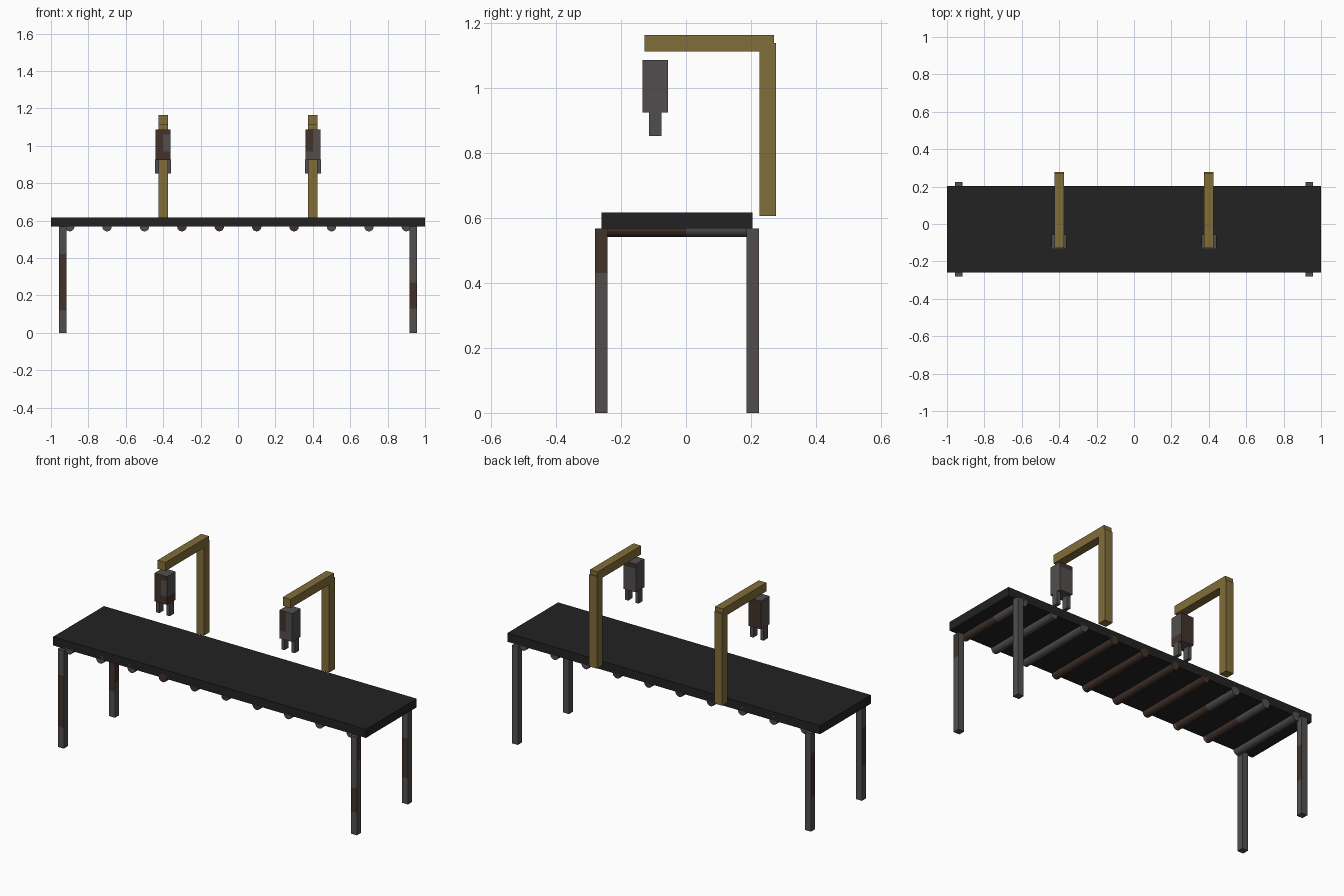
import bpy, bmesh
from mathutils import Vector, Matrix

cube = bpy.data.objects.get("Cube")
if cube:
    bpy.data.objects.remove(cube, do_unlink=True)


def material(name, colour):
    m = bpy.data.materials.new(name)
    m.use_nodes = True
    rgba = (*colour, 1)
    m.diffuse_color = rgba
    m.node_tree.nodes["Principled BSDF"].inputs["Base Color"].default_value = rgba
    return m


BLACK = material("black rubber", (0.016, 0.016, 0.016))
GREY = material("grey steel", (0.085, 0.076, 0.076))
RUST = material("brown rust", (0.055, 0.032, 0.023))
GOLD = material("dull yellow paint", (0.22, 0.155, 0.041))


def finish(name, bm, mats, cuts=(), rule=None):
    """Cut the mesh along axis planes, then give faces picked by the rule the second colour."""
    for axis, value in cuts:
        normal = Vector((0, 0, 0))
        normal[axis] = 1
        bmesh.ops.bisect_plane(bm, geom=bm.verts[:] + bm.edges[:] + bm.faces[:],
                               plane_co=normal * value, plane_no=normal)
    bm.normal_update()
    if rule:
        for f in bm.faces:
            f.material_index = int(bool(rule(f.calc_center_median(), f.normal)))
    mesh = bpy.data.meshes.new(name)
    bm.to_mesh(mesh)
    bm.free()
    for m in mats:
        mesh.materials.append(m)
    obj = bpy.data.objects.new(name, mesh)
    bpy.context.collection.objects.link(obj)
    return obj


def box(name, x, y, z, mats, cuts=(), rule=None):
    """Box from its (low, high) range on each axis."""
    bm = bmesh.new()
    bmesh.ops.create_cube(bm, size=1)
    for v in bm.verts:
        for i, (lo, hi) in enumerate((x, y, z)):
            v.co[i] = lo if v.co[i] < 0 else hi
    return finish(name, bm, mats, cuts, rule)


def around(centre, half):
    return (centre - half, centre + half)


# Belt slab
box("belt", (-1, 1), (-0.26, 0.204), (0.567, 0.617), [BLACK])

# Legs with rust patches: (outward x, outward y, low, high)
LEGS = {
    "front_right_leg": (-1, -0.261, [(0, -1, 0.12, 0.42), (-1, 0, 0.2, 0.42)]),
    "front_left_leg": (1, -0.261, [(0, -1, 0.13, 0.27), (1, 0, 0.43, 0.57)]),
    "back_right_leg": (-1, 0.206, [(0, -1, 0.15, 0.38), (-1, 0, 0.2, 0.45), (1, 0, 0.2, 0.4)]),
    "back_left_leg": (1, 0.206, [(0, -1, 0.15, 0.38)]),
}
for name, (side, y, patches) in LEGS.items():
    def rusty(c, n, patches=patches):
        return any(n.x * px + n.y * py > 0.9 and lo < c.z < hi for px, py, lo, hi in patches)
    cuts = [(2, h) for p in patches for h in p[2:]]
    box(name, around(side * 0.937, 0.019), around(y, 0.019), (0, 0.567), [GREY, RUST], cuts, rusty)

# Rollers under the belt
bpy.ops.object.select_all(action="DESELECT")
for i in range(10):
    x = -0.9 + 0.2 * i
    bm = bmesh.new()
    bmesh.ops.create_cone(bm, cap_ends=True, segments=20, radius1=0.025, radius2=0.025, depth=0.464,
                          matrix=Matrix.Translation((x, -0.028, 0.567)) @ Matrix.Rotation(1.5707963, 4, "X"))
    middle = abs(x) < 0.4
    half = i in (2, 1, 9)

    def rusty(c, n, middle=middle, half=half):
        return middle or (half and -0.24 < c.y < 0)
    roller = finish(f"roller_{i + 1}", bm, [GREY, RUST], [(1, 0), (1, -0.24)], rusty)
    roller.select_set(True)
    bpy.context.view_layer.objects.active = roller
bpy.ops.object.shade_smooth_by_angle()


# Rust rules for the two gripper bodies
def right_rust(c, n):
    if n.y < -0.9:
        return c.x < -0.4 or not 0.97 < c.z < 1.06
    return n.y > 0.9 or (n.x > 0.9 and c.z < 0.97)


def left_rust(c, n):
    return (n.y < -0.9 and c.x < 0.4 and c.z > 0.97) or (n.y > 0.9 and c.z > 1.06)


# Overhead arms and their grippers
for side, label, rule in ((-1, "right", right_rust), (1, "left", left_rust)):
    x = side * 0.4
    box(f"{label}_arm_post", around(x, 0.025), (0.226, 0.277), (0.606, 1.138), [GOLD])
    box(f"{label}_arm_beam", around(x, 0.0248), (-0.127, 0.271), (1.113, 1.163), [GOLD])
    box(f"{label}_gripper_body", around(x, 0.04), around(-0.095, 0.039), (0.924, 1.087),
        [GREY, RUST], [(0, x), (2, 0.97), (2, 1.06)], rule)
    for end in (-1, 1):
        box(f"{label}_gripper_finger_{'outer' if end == side else 'inner'}",
            around(x + end * 0.033, 0.01), around(-0.095, 0.019), (0.852, 0.926), [GREY])
